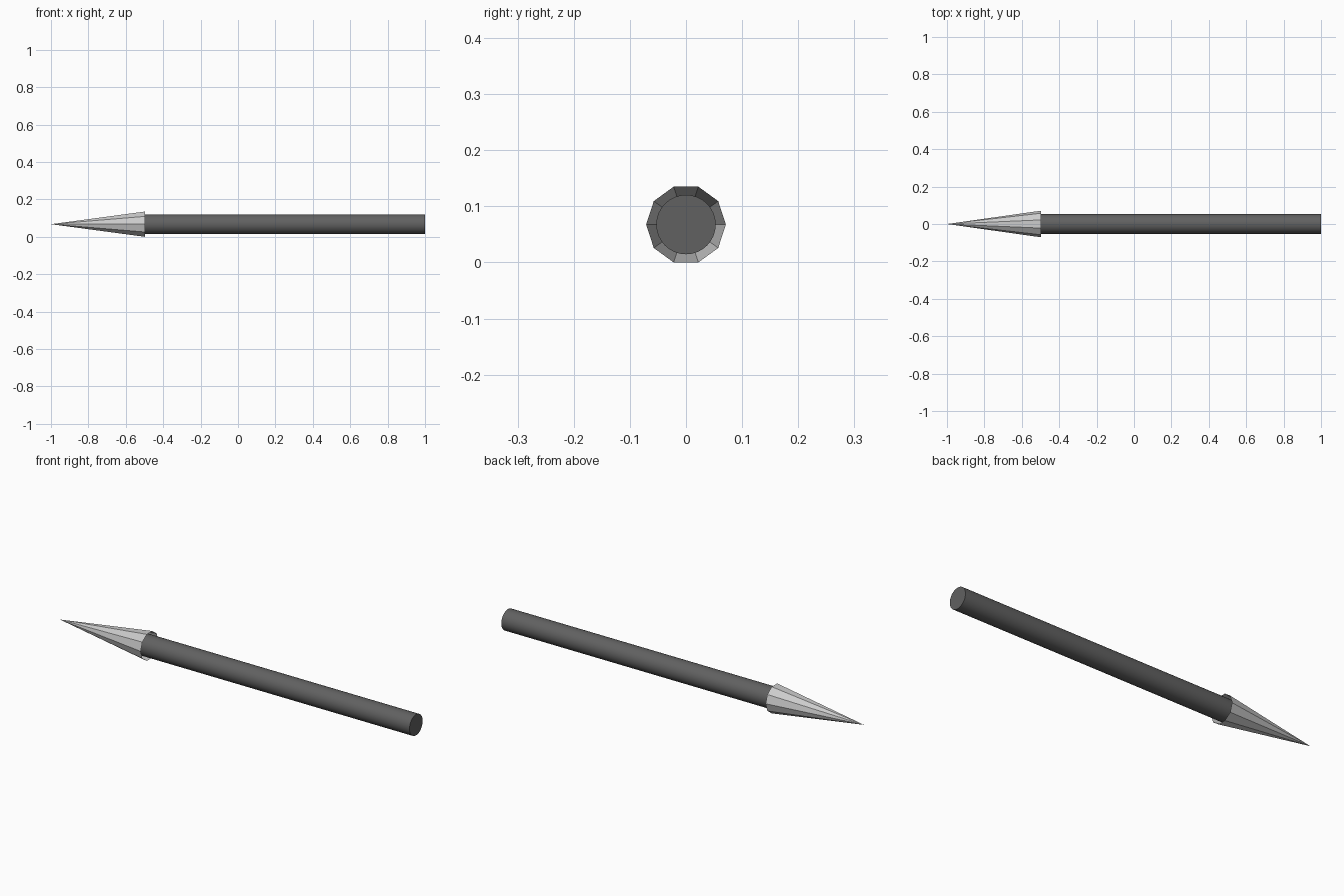
import bpy, bmesh, math
from mathutils import Matrix

if "Cube" in bpy.data.objects:
    bpy.data.objects.remove(bpy.data.objects["Cube"])

TIP_X, RIM_X, SHAFT_IN, END_X = -1.0, -0.497, -0.598, 1.0
HEAD_R, SHAFT_R = 0.071, 0.053
AXIS_Z = HEAD_R * math.sin(math.radians(72))


def along_x(name, x0, x1, r0, r1, sides, capped):
    """Cone or cylinder lying on the x axis, with a vertex on the y axis."""
    bm = bmesh.new()
    bmesh.ops.create_cone(bm, cap_ends=capped, segments=sides,
                          radius1=r0, radius2=r1, depth=x1 - x0)
    # Put a vertex on +y, then lay the part along x
    y_vertex = max(bm.verts, key=lambda v: v.co.xy.length).co
    spin = math.pi / 2 - math.atan2(y_vertex.y, y_vertex.x)
    place = (Matrix.Translation(((x0 + x1) / 2, 0, AXIS_Z))
             @ Matrix.Rotation(math.pi / 2, 4, 'Y')
             @ Matrix.Rotation(spin, 4, 'Z'))
    bmesh.ops.transform(bm, matrix=place, verts=bm.verts)
    bmesh.ops.remove_doubles(bm, verts=bm.verts, dist=1e-5)
    bmesh.ops.recalc_face_normals(bm, faces=bm.faces)
    mesh = bpy.data.meshes.new(name)
    bm.to_mesh(mesh)
    bm.free()
    obj = bpy.data.objects.new(name, mesh)
    bpy.context.collection.objects.link(obj)
    return obj


def colour(obj, name, grey):
    mat = bpy.data.materials.new(name)
    mat.diffuse_color = (grey, grey, grey, 1)
    mat.use_nodes = True
    mat.node_tree.nodes["Principled BSDF"].inputs["Base Color"].default_value = mat.diffuse_color
    obj.data.materials.append(mat)


# Ten-sided pointed head, hollow and open at the rim
head = along_x("arrow_head", TIP_X, RIM_X, 0, HEAD_R, 10, False)

# Round shaft that runs a little way into the head
shaft = along_x("shaft", SHAFT_IN, END_X, SHAFT_R, SHAFT_R, 32, True)
colour(shaft, "dark_shaft", 0.12)
bpy.context.view_layer.objects.active = shaft
shaft.select_set(True)
bpy.ops.object.shade_smooth_by_angle(angle=math.radians(30))
